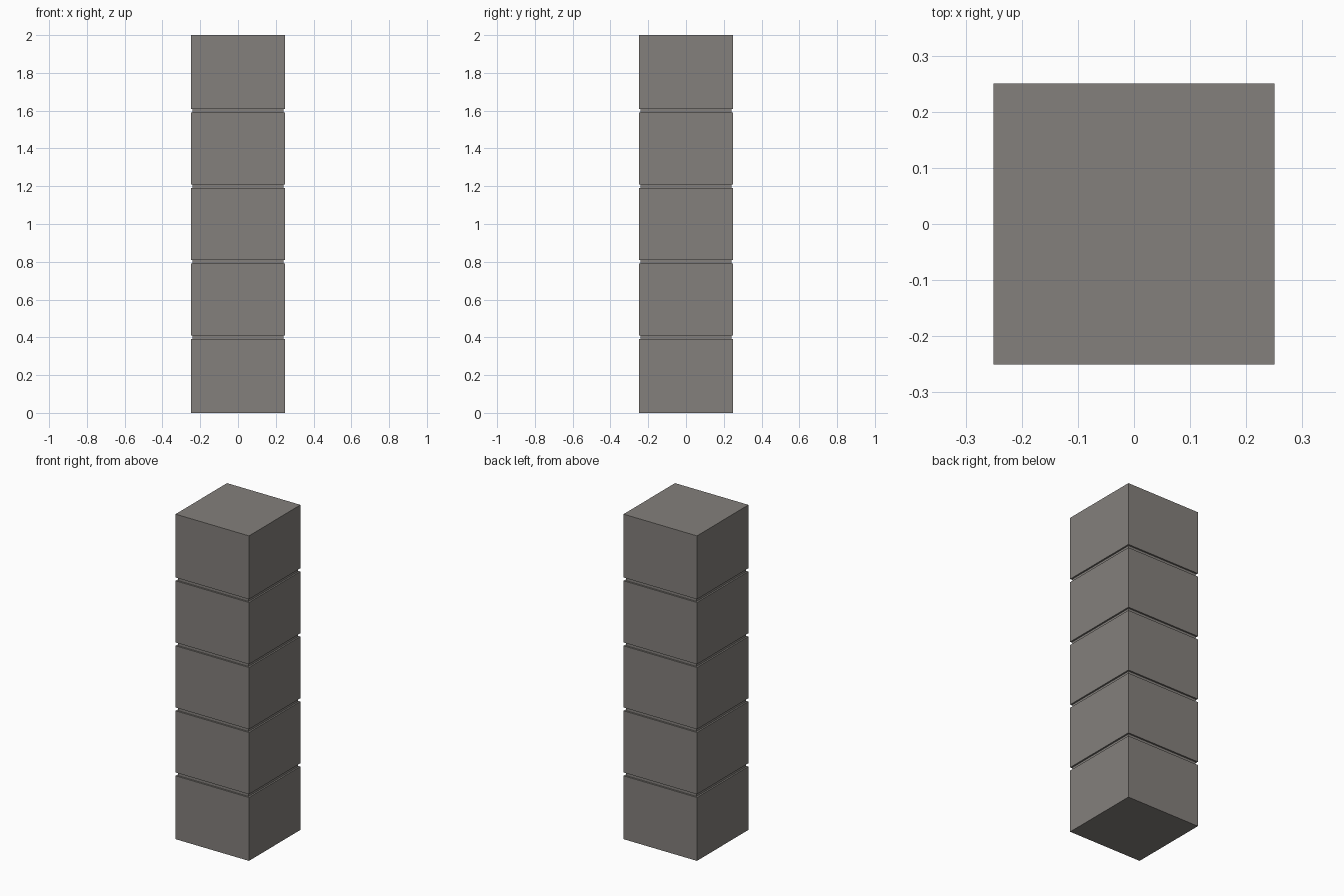
import bpy, bmesh

if "Cube" in bpy.data.objects:
    bpy.data.objects.remove(bpy.data.objects["Cube"])

BLOCKS, PITCH = 5, 0.4
HALF, DEPTH, GAP = 0.25, 0.01, 0.01   # half width, groove depth, half groove height

# Stepped side profile: (half width, height) pairs, with a groove at each joint
profile = [(HALF, 0.0)]
for i in range(1, BLOCKS):
    z = i * PITCH
    profile += [(HALF, z - GAP), (HALF - DEPTH, z - GAP),
                (HALF - DEPTH, z + GAP), (HALF, z + GAP)]
profile.append((HALF, BLOCKS * PITCH))

# Sweep the profile around a square
bm = bmesh.new()
rings = [[bm.verts.new((sx * r, sy * r, z))
          for sx, sy in ((-1, -1), (1, -1), (1, 1), (-1, 1))]
         for r, z in profile]
for low, high in zip(rings, rings[1:]):
    for k in range(4):
        n = (k + 1) % 4
        bm.faces.new((low[k], low[n], high[n], high[k]))
bm.faces.new(rings[0][::-1])
bm.faces.new(rings[-1])
bmesh.ops.recalc_face_normals(bm, faces=bm.faces)

mesh = bpy.data.meshes.new("stone_pillar")
bm.to_mesh(mesh)
bm.free()
pillar = bpy.data.objects.new("stone_pillar", mesh)
bpy.context.collection.objects.link(pillar)

# Warm grey stone
stone = bpy.data.materials.new("stone")
stone.diffuse_color = (0.23, 0.215, 0.2, 1.0)
stone.use_nodes = True
stone.node_tree.nodes["Principled BSDF"].inputs["Base Color"].default_value = stone.diffuse_color
mesh.materials.append(stone)
